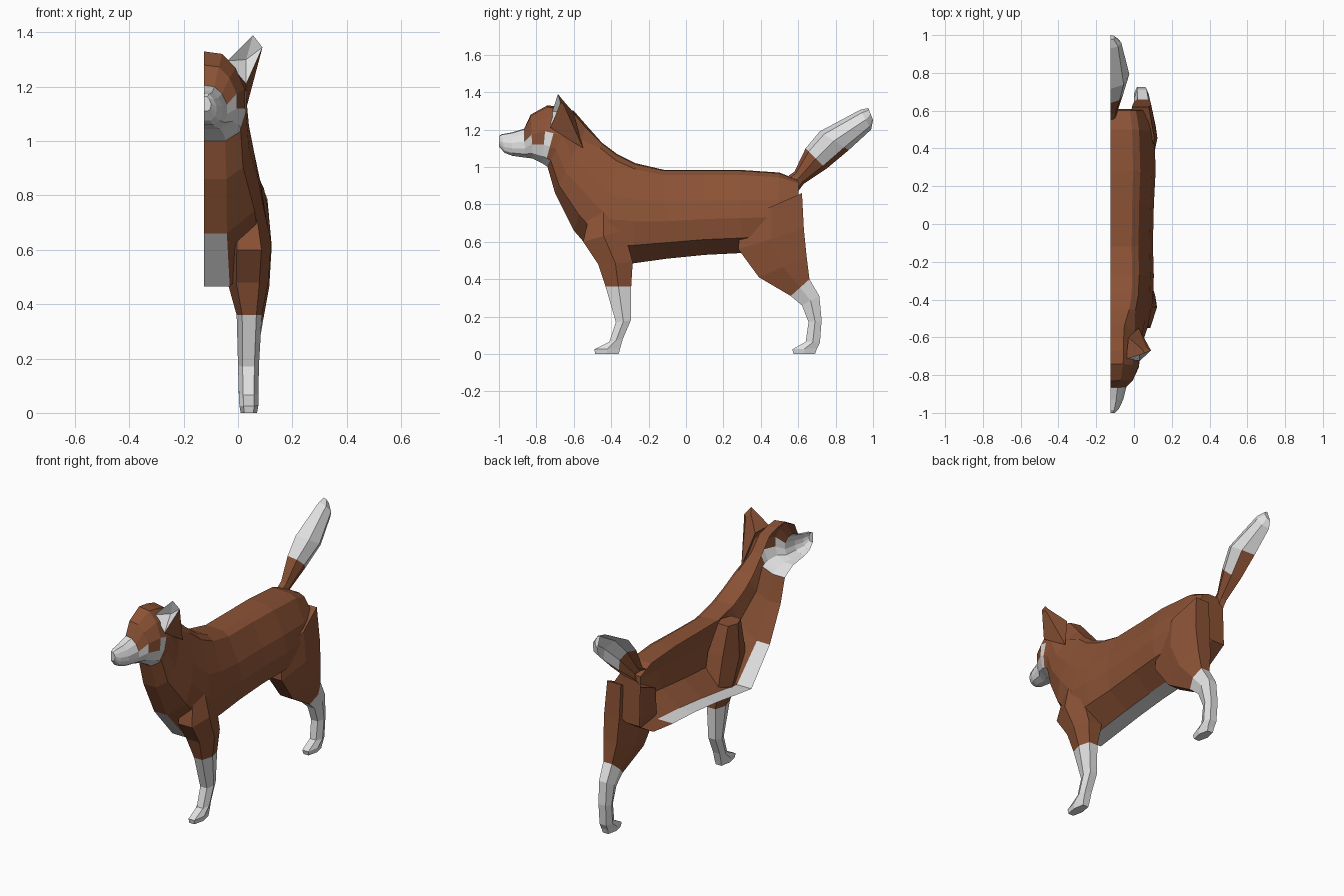
import bpy, bmesh
from mathutils import Vector

if "Cube" in bpy.data.objects:
    bpy.data.objects.remove(bpy.data.objects["Cube"])

X0 = -0.125  # open cut plane of the half figure


def material(name, rgb):
    m = bpy.data.materials.new(name)
    m.diffuse_color = (*rgb, 1)
    m.use_nodes = True
    m.node_tree.nodes["Principled BSDF"].inputs["Base Color"].default_value = m.diffuse_color
    return m


RUST = material("rust_fur", (0.26, 0.085, 0.036))
WHITE = material("white_fur", (0.75, 0.75, 0.75))


def finish(name, bm, rule, half):
    bmesh.ops.remove_doubles(bm, verts=bm.verts, dist=0.0005)
    bmesh.ops.recalc_face_normals(bm, faces=bm.faces)
    # an open half shell must face away from the cut plane
    if half and sum(f.normal.x * f.calc_area() for f in bm.faces) < 0:
        bmesh.ops.reverse_faces(bm, faces=bm.faces)
    for f in bm.faces:
        f.material_index = 1 if rule(f) else 0
    me = bpy.data.meshes.new(name)
    bm.to_mesh(me)
    bm.free()
    me.materials.append(RUST)
    me.materials.append(WHITE)
    ob = bpy.data.objects.new(name, me)
    bpy.context.collection.objects.link(ob)
    return ob


def loft(name, rings, closed, rule, caps=(True, True)):
    bm = bmesh.new()
    vs = [[bm.verts.new(p) for p in r] for r in rings]
    for a, b in zip(vs, vs[1:]):
        n = len(a)
        for i in range(n if closed else n - 1):
            j = (i + 1) % n
            bm.faces.new((a[i], a[j], b[j], b[i]))
    for r, c in ((vs[0], caps[0]), (vs[-1], caps[1])):
        if c:
            bm.faces.new(r)
    return finish(name, bm, rule, not closed)


def half_ring(sec, shape):
    # section: top y, top z, bottom y, bottom z, width from the cut plane
    yt, zt, yb, zb, w = sec
    return [(X0 + w * u, yt + (yb - yt) * t, zt + (zb - zt) * t) for u, t in shape]


TORSO = [(0, 0), (.5, .01), (.66, .06), (.92, .36), (1, .58), (.93, .82), (.42, 1), (0, 1)]
HEAD = [(0, 0), (.45, .03), (.78, .2), (1, .45), (1, .68), (.87, .88), (.5, 1), (0, 1)]
ROUND = [(0, 0), (.7, .15), (1, .5), (.7, .85), (0, 1)]

# torso, neck and head, from rump to nose
torso = [(.60, .93, .61, .64, .205), (.50, .97, .48, .56, .23), (.28, .985, .30, .54, .24),
         (.10, .985, .10, .53, .23), (-.12, .985, -.10, .51, .225), (-.27, 1.02, -.28, .485, .23),
         (-.37, 1.07, -.43, .465, .225), (-.45, 1.13, -.60, .66, .20)]
head = [(-.53, 1.22, -.70, .86, .165), (-.60, 1.30, -.74, 1.0, .155), (-.67, 1.32, -.755, 1.01, .155),
        (-.74, 1.33, -.77, 1.02, .15), (-.83, 1.28, -.82, 1.045, .12), (-.865, 1.205, -.86, 1.05, .085),
        (-.93, 1.185, -.93, 1.06, .068), (-.985, 1.175, -.97, 1.075, .045), (-1.0, 1.165, -1.0, 1.11, .025)]
rings = [half_ring(s, TORSO) for s in torso] + [half_ring(s, HEAD) for s in head]


def body_rule(f):
    c = f.calc_center_median()
    muzzle = c.y < -.86
    cheek = c.y < -.735 and c.z < 1.15
    belly = c.x < -.05 and -.56 < c.y < .32 and c.z < .6
    return muzzle or cheek or belly


loft("body", rings, False, body_rule)

# tail
tail = [(.55, .955, .60, .87, .035), (.58, .975, .63, .91, .04), (.64, 1.10, .75, .99, .07),
        (.715, 1.19, .87, 1.09, .10), (.93, 1.305, .99, 1.20, .058), (.975, 1.315, 1.0, 1.25, .025)]
loft("tail", [half_ring(s, ROUND) for s in tail], False,
     lambda f: f.calc_center_median().z > 1.06, (False, True))

# legs, from sole upward: front y, front z, back y, back z, inner x, outer x
HEX = [(.22, 0), (.78, 0), (1, .5), (.8, 1), (.2, 1), (0, .5)]
legs = {
    "front_leg": [(-.485, 0, -.36, 0, .01, .07), (-.49, .025, -.352, .03, .005, .075),
                  (-.41, .065, -.338, .08, .003, .075), (-.375, .17, -.295, .18, .0, .077),
                  (-.43, .36, -.293, .36, -.005, .088), (-.47, .48, -.285, .49, -.04, .112),
                  (-.55, .60, -.33, .66, -.04, .122), (-.50, .82, -.38, .82, -.03, .08)],
    "hind_leg": [(.575, 0, .69, 0, .01, .07), (.568, .025, .70, .03, .005, .075),
                 (.64, .065, .716, .06, .003, .075), (.655, .17, .725, .18, .0, .077),
                 (.62, .26, .713, .31, .0, .083), (.56, .31, .66, .40, .0, .095),
                 (.39, .41, .645, .52, -.03, .115), (.28, .56, .63, .67, -.04, .124),
                 (.29, .715, .62, .86, -.04, .108)],
}
for name, secs in legs.items():
    rs = [[(xi + (xo - xi) * u, yf + (yb - yf) * v, zf + (zb - zf) * v) for u, v in HEX]
          for yf, zf, yb, zb, xi, xo in secs]
    loft(name, rs, True, lambda f: f.calc_center_median().z < .355)

# ear with a hollow pale front
bm = bmesh.new()
front = [bm.verts.new(p) for p in
         ((-.04, -.715, 1.295), (.03, -.725, 1.21), (.09, -.67, 1.345), (.055, -.685, 1.39))]
mid = bm.verts.new((.03, -.67, 1.30))
back = [bm.verts.new(p) for p in ((-.03, -.60, 1.29), (.025, -.55, 1.10), (.07, -.655, 1.335), (.045, -.665, 1.365))]
inner = []
for i in range(4):
    j = (i + 1) % 4
    inner.append(bm.faces.new((front[i], front[j], mid)))
    bm.faces.new((front[j], front[i], back[i], back[j]))
bm.faces.new(back)
bm.faces.index_update()
pale = set(inner)
finish("ear", bm, lambda f: f in pale, False)
